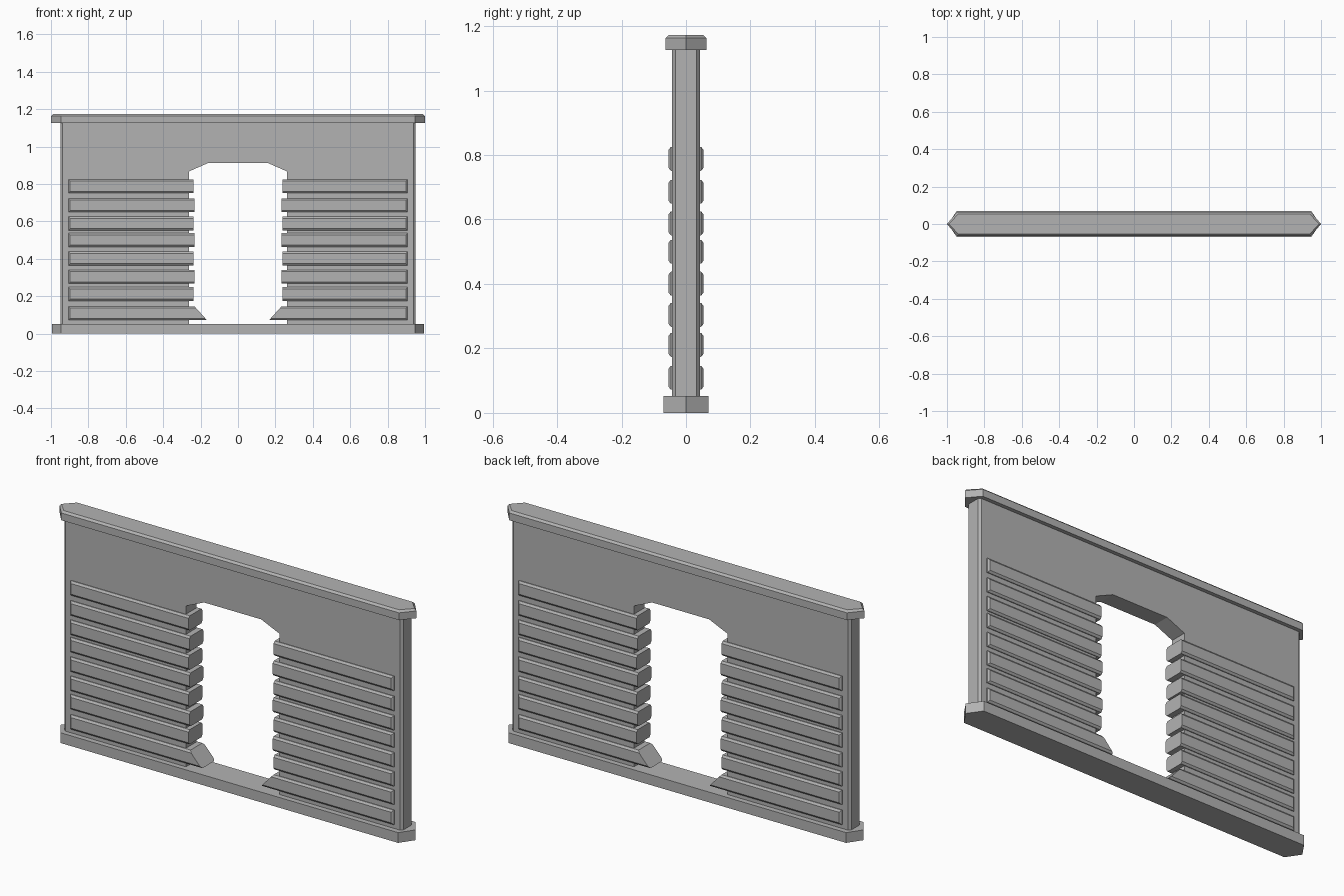
import bpy
import bmesh

if "Cube" in bpy.data.objects:
    bpy.data.objects.remove(bpy.data.objects["Cube"], do_unlink=True)

grey = bpy.data.materials.new("plain grey")
grey.use_nodes = True
COLOUR = (0.45, 0.45, 0.45, 1)
grey.diffuse_color = COLOUR
grey.node_tree.nodes["Principled BSDF"].inputs["Base Color"].default_value = COLOUR


def loft(name, rings):
    """Solid through matching closed rings of 3D points, capped at both ends."""
    bm = bmesh.new()
    loops = [[bm.verts.new(p) for p in ring] for ring in rings]
    for a, b in zip(loops, loops[1:]):
        for i in range(len(a)):
            j = (i + 1) % len(a)
            bm.faces.new((a[i], a[j], b[j], b[i]))
    bm.faces.new(loops[0])
    bm.faces.new(loops[-1])
    bmesh.ops.recalc_face_normals(bm, faces=bm.faces[:])
    mesh = bpy.data.meshes.new(name)
    bm.to_mesh(mesh)
    bm.free()
    mesh.materials.append(grey)
    obj = bpy.data.objects.new(name, mesh)
    bpy.context.collection.objects.link(obj)
    return obj


def rail_ring(z, tip, corner, half):
    """Plan of a rail with pointed ends."""
    return [(tip, 0, z), (corner, half, z), (-corner, half, z),
            (-tip, 0, z), (-corner, -half, z), (corner, -half, z)]


# Rails along the ground and the top edge
loft("bottom_rail", [rail_ring(0, 0.995, 0.947, 0.07), rail_ring(0.052, 0.995, 0.947, 0.07)])
loft("top_rail", [rail_ring(1.126, 1, 0.947, 0.063), rail_ring(1.163, 1, 0.947, 0.063),
                  rail_ring(1.173, 0.99, 0.94, 0.053)])


# Wall panel with a doorway and chamfered outer ends
def wall_ring(y, end):
    half = [(end, 0.04), (end, 1.14)]
    door = [(0.262, 0.04), (0.262, 0.867), (0.16, 0.912)]
    outline = half + [(-x, z) for x, z in reversed(half)]
    outline += [(-x, z) for x, z in door] + door[::-1]
    return [(x, y, z) for x, z in outline]


loft("wall_panel", [wall_ring(-0.043, 0.938), wall_ring(-0.033, 0.95),
                    wall_ring(0.033, 0.95), wall_ring(0.043, 0.938)])


# Planks run through the wall and stick out into the doorway
def plank(name, side, bottom, top, inner_low, inner_high):
    slope = (inner_high - inner_low) / (top - bottom)

    def ring(y, inset):
        low, high, outer = bottom + inset, top - inset, 0.907 - inset
        points = [(inner_low + slope * inset, low), (outer, low),
                  (outer, high), (inner_high - slope * inset, high)]
        return [(side * x, y, z) for x, z in points]

    loft(name, [ring(-0.055, 0.01), ring(-0.047, 0), ring(0.047, 0), ring(0.055, 0.01)])


centres = [0.109, 0.211, 0.304, 0.401, 0.5, 0.588, 0.686, 0.788]
for side, label in ((1, "left"), (-1, "right")):
    for i, z in enumerate(centres):
        inner = 0.238 if i % 2 else 0.233
        # The lowest plank ends in a slanted cut
        low = 0.166 if i == 0 else inner
        plank(f"{label}_plank_{i + 1}", side, z - 0.037, z + 0.037, low, inner)
